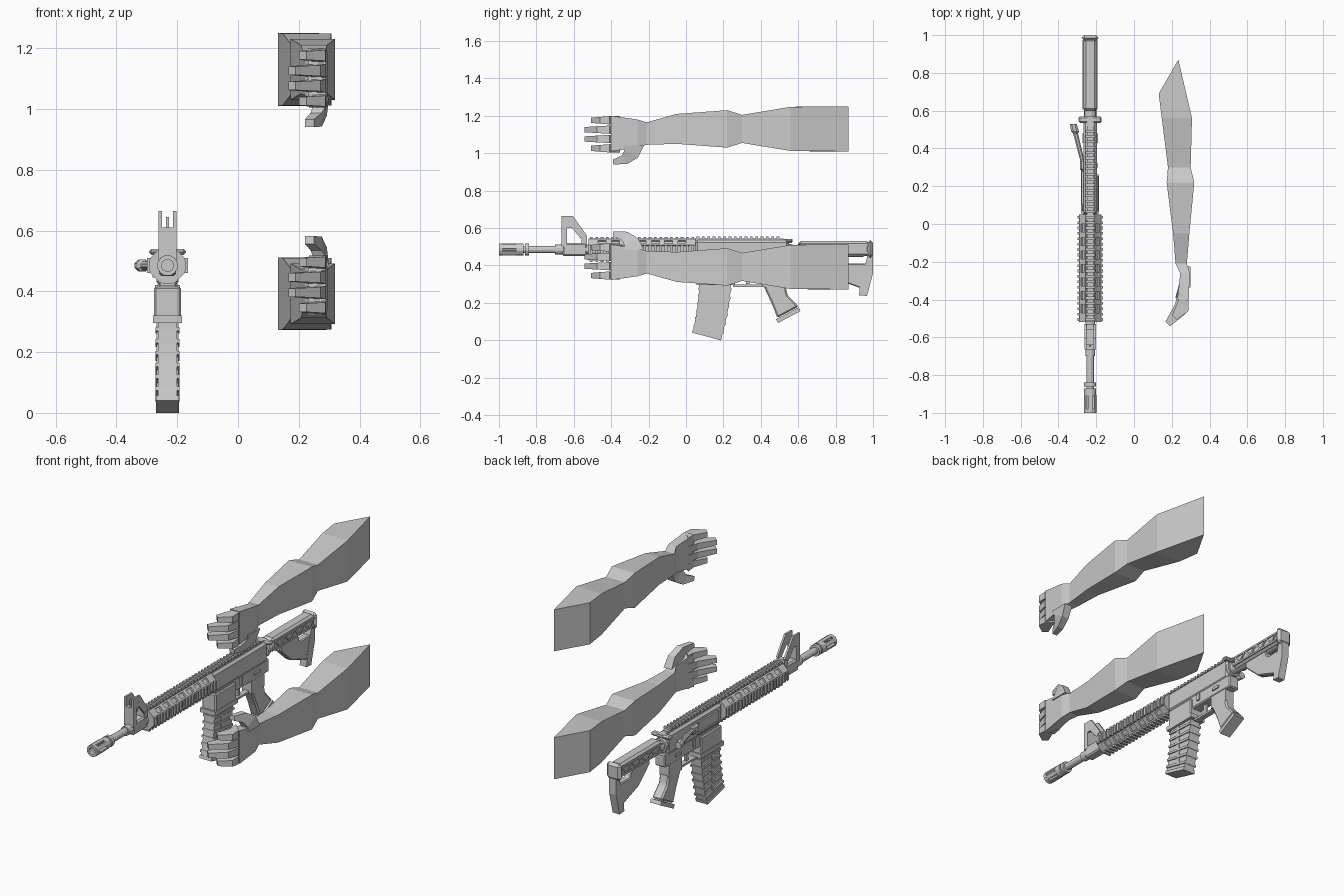
import bpy, bmesh
from math import sin, cos, pi, radians
from mathutils import Matrix, Vector

if "Cube" in bpy.data.objects:
    bpy.data.objects.remove(bpy.data.objects["Cube"])

GREY = (0.6, 0.6, 0.6, 1)
grey = bpy.data.materials.new("plain_grey")
grey.use_nodes = True
grey.diffuse_color = GREY
grey.node_tree.nodes["Principled BSDF"].inputs["Base Color"].default_value = GREY

CENTRE = -0.232    # middle plane of the rifle
BORE = 0.485       # height of the barrel
SIDES = (-1, 1)


def finish(bm, name, bevel=0):
    bmesh.ops.recalc_face_normals(bm, faces=bm.faces)
    mesh = bpy.data.meshes.new(name)
    bm.to_mesh(mesh)
    bm.free()
    ob = bpy.data.objects.new(name, mesh)
    bpy.context.collection.objects.link(ob)
    if not mesh.materials:
        mesh.materials.append(grey)
    if bevel:
        mod = ob.modifiers.new("chamfer", "BEVEL")
        mod.width, mod.segments = bevel, 1
    return ob


def loft(name, rings, closed=False, bevel=0):
    """Skin a list of point rings; closed joins the last ring to the first."""
    bm = bmesh.new()
    loops = [[bm.verts.new(point) for point in ring] for ring in rings]
    following = loops[1:] + loops[:1] if closed else loops[1:]
    for a, b in zip(loops, following):
        for i in range(len(a)):
            bm.faces.new((a[i - 1], a[i], b[i], b[i - 1]))
    if not closed:
        bm.faces.new(loops[0])
        bm.faces.new(loops[-1])
    return finish(bm, name, bevel)


def circle(y, radius, sides, height=BORE):
    angles = [2 * pi * (i + 0.5) / sides for i in range(sides)]
    return [(CENTRE + radius * cos(a), y, height + radius * sin(a)) for a in angles]


def rod(name, front, back, radius, sides=12, height=BORE):
    loft(name, [circle(front, radius, sides, height), circle(back, radius, sides, height)])


def tube(name, front, back, outer, inner, sides=12):
    corners = ((front, inner), (front, outer), (back, outer), (back, inner))
    loft(name, [circle(y, radius, sides) for y, radius in corners], closed=True)


def plate(name, outline, width, x=CENTRE, bevel=0):
    """Give a (y, z) outline some width."""
    return loft(name, [[(x + s * width / 2, y, z) for y, z in outline] for s in SIDES], bevel=bevel)


def block(name, width, front, back, low, high, bevel=0, x=CENTRE):
    plate(name, [(front, low), (back, low), (back, high), (front, high)], width, x, bevel)


def section(x, y, z, tilt, half_x, half_y):
    """Rectangle across a limb that runs down and is tilted about x."""
    dy, dz = half_y * cos(tilt), -half_y * sin(tilt)
    return [(x + s * half_x, y + t * dy, z + t * dz) for s, t in ((-1, -1), (1, -1), (1, 1), (-1, 1))]


def about(angle, axis, point):
    move = Matrix.Translation(point)
    return move @ Matrix.Rotation(angle, 4, axis) @ move.inverted()


def boxes(name, items):
    """Join boxes given as (turning matrix, centre, size)."""
    bm = bmesh.new()
    for turn, centre, size in items:
        bmesh.ops.create_cube(bm, size=1, matrix=turn @ Matrix.Translation(centre) @ Matrix.Diagonal((*size, 1)))
    finish(bm, name)


# Arm: y, centre x, half thickness, half height, from shoulder to knuckles
stations = [(0.78, 0.183, 0.052, 0.12), (0.56, 0.227, 0.08, 0.118), (0.3, 0.24, 0.06, 0.075),
            (0.22, 0.246, 0.073, 0.1), (-0.05, 0.25, 0.043, 0.08), (-0.21, 0.25, 0.03, 0.06),
            (-0.26, 0.27, 0.025, 0.075), (-0.4, 0.26, 0.03, 0.095)]
rings = []
for y, x, thick, tall in stations:
    skew = 0.09 if y == stations[0][0] else 0
    middle = 1.13 if y > -0.2 else 1.105
    rings.append([(x + s * thick, y + s * skew, middle + t * tall)
                  for s, t in ((-1, -1), (1, -1), (1, 1), (-1, 1))])
limb = [loft("upper_arm", rings)]

# Fingers taper and curl inwards; the outer two are shorter
for i in range(4):
    level = 1.176 - 0.05 * i
    short = 0.035 if i in (0, 3) else 0
    rings = []
    for y, x, thick, tall in ((-0.38, 0.262, 0.028, 0.022), (-0.45, 0.245, 0.027, 0.018), (-0.53, 0.178, 0.012, 0.014)):
        bent = short * (-0.38 - y) / 0.15
        rings.append([(x + bent + s * thick, y + bent - s * thick, level + t * tall)
                      for s, t in ((-1, -1), (1, -1), (1, 1), (-1, 1))])
    limb.append(loft(f"upper_finger_{i + 1}", rings))

# Thumb sweeps a quarter turn forward
rings = []
for i in range(4):
    t = i / 3
    rings.append(section(0.275 - 0.04 * t * t, -0.28 - 0.11 * t * t, 1.04 - 0.087 * sin(t * pi / 2),
                         radians(85) * t, 0.025 - 0.01 * t, 0.055 - 0.042 * t))
limb.append(loft("upper_thumb", rings))

# Lower arm mirrors the upper one in height
for part in limb:
    bm = bmesh.new()
    bm.from_mesh(part.data)
    for v in bm.verts:
        v.co.z = 1.522 - v.co.z
    finish(bm, part.name.replace("upper", "lower"))

# Barrel and slotted muzzle
rod("barrel", -0.88, -0.5, 0.02)
rod("barrel_collar", -0.7, -0.5, 0.027)
tube("muzzle_ring", -1, -0.98, 0.034, 0.02)
rod("muzzle_base", -0.91, -0.87, 0.033)
rod("muzzle_nut", -0.86, -0.84, 0.033)
axis_point = Vector((CENTRE, 0, BORE))
boxes("muzzle_prongs", [(about(i * pi / 3, "Y", axis_point), (CENTRE, -0.945, BORE + 0.027), (0.022, 0.08, 0.011))
                        for i in range(6)])

# Front sight
block("sight_block", 0.056, -0.66, -0.53, 0.45, 0.52, bevel=0.008)
block("sight_tower", 0.05, -0.665, -0.635, 0.5, 0.61)
block("sight_post", 0.01, -0.65, -0.64, 0.6, 0.645)
block("sight_foot", 0.05, -0.56, -0.53, 0.5, 0.555)
for s in SIDES:
    plate("sight_ear", [(-0.665, 0.5), (-0.665, 0.665), (-0.605, 0.665), (-0.53, 0.56), (-0.56, 0.54),
                        (-0.61, 0.6), (-0.635, 0.6), (-0.635, 0.5)], 0.011, CENTRE + s * 0.024)

# Handguard: core, end caps, four toothed rails and slotted diagonals
FRONT, BACK = -0.52, 0.05
length, middle = BACK - FRONT, (FRONT + BACK) / 2
pitch = length / 20
rod("handguard_core", FRONT, BACK, 0.05, 8)
tube("handguard_front_cap", FRONT, FRONT + pitch, 0.062, 0.03, 8)
tube("handguard_rear_cap", BACK - pitch, BACK, 0.062, 0.03, 8)
rails, slats = [], []
for quarter in range(4):
    turn = about(quarter * pi / 2, "Y", axis_point)
    rails.append((turn, (CENTRE, middle, BORE + 0.051), (0.036, length, 0.016)))
    for i in range(20):
        rails.append((turn, (CENTRE, FRONT + (i + 0.5) * pitch, BORE + 0.062), (0.05, pitch / 2, 0.012)))
    turn = about((quarter + 0.5) * pi / 2, "Y", axis_point)
    for i in range(8):
        slats.append((turn, (CENTRE, FRONT + (i + 0.5) * length / 8, BORE + 0.051), (0.042, pitch, 0.012)))
    for s in SIDES:
        slats.append((turn, (CENTRE + s * 0.018, middle, BORE + 0.051), (0.01, length, 0.012)))
boxes("handguard_rails", rails)
boxes("handguard_slats", slats)

# Upper receiver
block("upper_receiver", 0.072, BACK, 0.55, 0.42, 0.535, bevel=0.012)
block("receiver_rail", 0.036, BACK, 0.52, 0.53, 0.543)
still = Matrix.Identity(4)
boxes("receiver_rail_teeth", [(still, (CENTRE, BACK + (i + 0.5) * pitch, 0.547), (0.05, pitch / 2, 0.014))
                              for i in range(16)])
block("charging_rod", 0.034, 0.43, 0.57, 0.525, 0.54)
block("charging_handle", 0.122, 0.535, 0.57, 0.52, 0.54, bevel=0.008)
port_side = CENTRE - 0.04
block("port_cover", 0.01, 0.1, 0.28, 0.455, 0.51, x=port_side)
block("port_hinge", 0.018, 0.1, 0.29, 0.445, 0.455, x=port_side)
block("case_deflector", 0.03, 0.28, 0.34, 0.46, 0.51, bevel=0.01, x=port_side)


# Forward assist: angled rod with a round button
def assist_ring(along, radius):
    return [(port_side + x - CENTRE - along / 4, y + along, z) for x, y, z in circle(0.33, radius, 8)]


loft("forward_assist", [assist_ring(*step) for step in ((0, 0.012), (0.15, 0.014), (0.16, 0.022), (0.2, 0.02))])

# Lower receiver and trigger
block("lower_receiver", 0.066, 0.07, 0.57, 0.355, 0.43, bevel=0.006)
block("grip_mount", 0.06, 0.41, 0.53, 0.285, 0.36)
block("magazine_well", 0.088, 0.065, 0.255, 0.3, 0.415, bevel=0.006)
block("magazine_well_lip", 0.096, 0.055, 0.262, 0.295, 0.32)
block("trigger_guard", 0.032, 0.25, 0.42, 0.285, 0.297)
block("trigger", 0.014, 0.32, 0.34, 0.3, 0.36)
for s in SIDES:
    block("selector", 0.012, 0.43, 0.48, 0.385, 0.4, x=CENTRE + s * 0.035)
    block("bolt_catch", 0.012, 0.3, 0.32, 0.38, 0.42, x=CENTRE + s * 0.035)


# Magazine: curved, with ribs that wrap round it
def magazine_ring(t, half_width, extra=0):
    return section(CENTRE, 0.157 - 0.01 * t - 0.037 * t * t, 0.32 - 0.3 * t, radians(15) * t,
                   half_width, 0.086 - 0.008 * t + extra)


loft("magazine", [magazine_ring(i / 6, 0.032) for i in range(7)])
for i in range(6):
    t = 0.16 + 0.14 * i
    loft(f"magazine_rib_{i + 1}", [magazine_ring(edge, 0.039, 0.003) for edge in (t - 0.022, t + 0.022)])
loft("magazine_foot", [magazine_ring(t, 0.038, 0.002) for t in (0.94, 1)])
block("magazine_spine", 0.072, 0.125, 0.145, 0.05, 0.32)

# Grip leans back and flares at the base
lean = radians(-28)
loft("grip", [section(CENTRE, 0.47, 0.3, 0, 0.03, 0.06), section(CENTRE, 0.5, 0.22, lean, 0.03, 0.048),
              section(CENTRE, 0.545, 0.15, lean, 0.032, 0.064)], bevel=0.008)
loft("grip_cap", [section(CENTRE, y, 2 * (0.614 - y), lean, 0.034, 0.068) for y in (0.542, 0.552)])

# Stock: tube, trussed sleeve, web, butt plate and toe
rod("buffer_collar", 0.55, 0.57, 0.042, height=0.475)
rod("buffer_tube", 0.57, 0.95, 0.032, height=0.475)
block("stock_sleeve", 0.07, 0.6, 0.98, 0.45, 0.53, bevel=0.012)
truss = []
for s in SIDES:
    x = CENTRE + s * 0.036
    for i in range(8):
        spot = Vector((x, 0.64 + i * 0.044, 0.488))
        slope = pi / 4 if i % 2 else -pi / 4
        truss.append((about(slope, "X", spot), spot, (0.008, 0.046, 0.01)))
    for z in (0.466, 0.51):
        truss.append((still, (x, 0.79, z), (0.008, 0.37, 0.01)))
boxes("stock_truss", truss)
plate("stock_web", [(0.69, 0.46), (0.69, 0.42), (0.79, 0.33), (0.93, 0.28), (0.98, 0.34), (0.98, 0.41),
                    (0.87, 0.41), (0.85, 0.46)], 0.04, bevel=0.005)
block("butt_plate", 0.092, 0.97, 1, 0.44, 0.537, bevel=0.02)
plate("stock_toe", [(0.97, 0.45), (0.93, 0.3), (0.925, 0.24), (0.968, 0.237), (1, 0.36), (1, 0.45)], 0.044)
